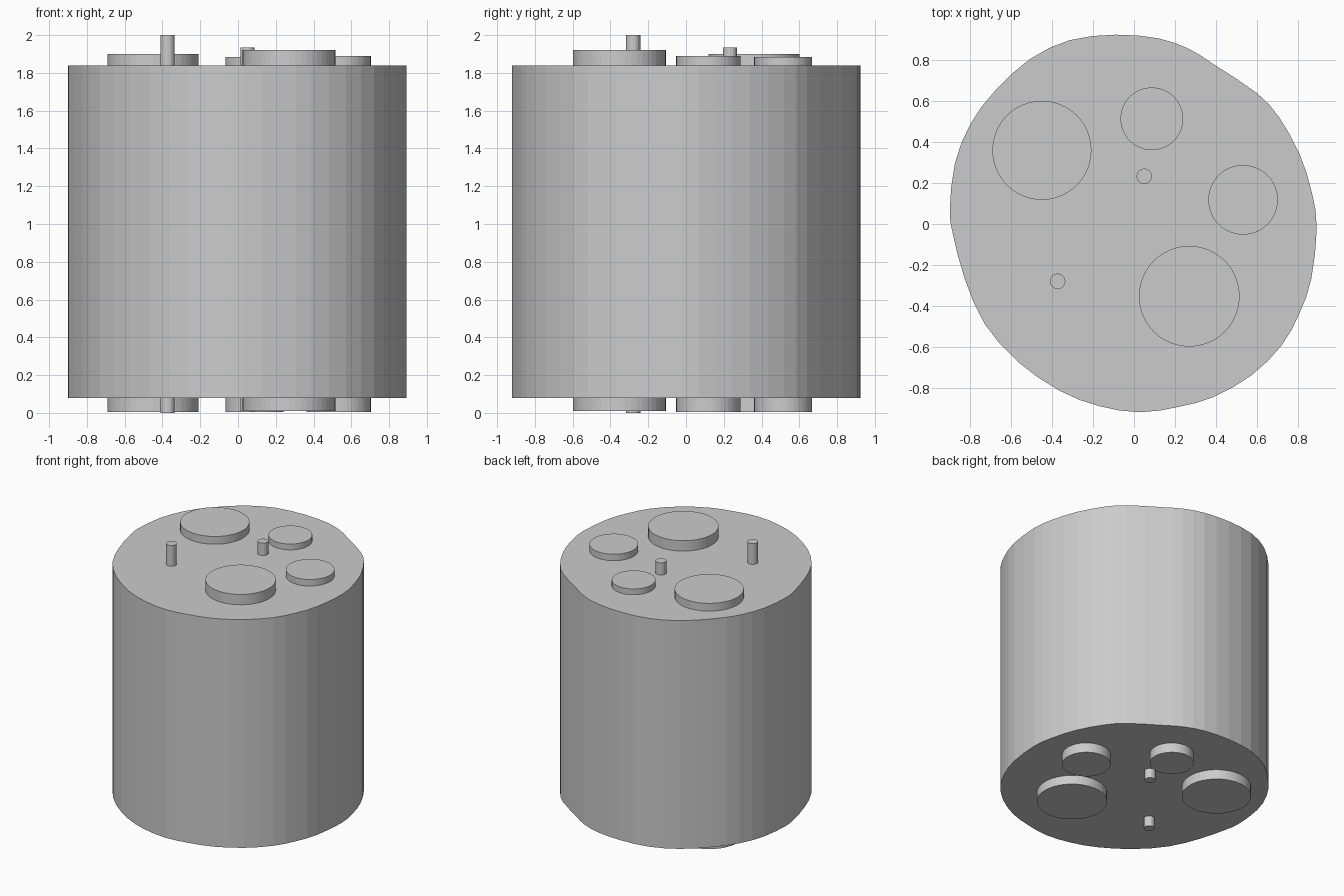
import bpy
import bmesh
from math import cos, sin, pi
from mathutils import Vector

cube = bpy.data.objects.get("Cube")
if cube:
    bpy.data.objects.remove(cube, do_unlink=True)

# One plain grey for the whole model
grey = bpy.data.materials.new("plain_grey")
grey.use_nodes = True
grey.diffuse_color = (0.6, 0.6, 0.6, 1)
grey.node_tree.nodes["Principled BSDF"].inputs["Base Color"].default_value = grey.diffuse_color


def prism(name, outline, bottom, top):
    """Extrude a flat outline from the bottom height to the top height."""
    bm = bmesh.new()
    base = bm.faces.new([bm.verts.new((p[0], p[1], bottom)) for p in outline])
    extruded = bmesh.ops.extrude_face_region(bm, geom=[base], use_keep_orig=True)
    raised = [g for g in extruded["geom"] if isinstance(g, bmesh.types.BMVert)]
    bmesh.ops.translate(bm, verts=raised, vec=(0, 0, top - bottom))
    bmesh.ops.recalc_face_normals(bm, faces=bm.faces)
    mesh = bpy.data.meshes.new(name)
    bm.to_mesh(mesh)
    bm.free()
    mesh.materials.append(grey)
    obj = bpy.data.objects.new(name, mesh)
    bpy.context.collection.objects.link(obj)
    return obj


def circle(x, y, radius, sides):
    steps = [2 * pi * i / sides for i in range(sides)]
    return [(x + radius * cos(a), y + radius * sin(a)) for a in steps]


def rounded(points):
    """Add a smooth midpoint between each pair of neighbours."""
    pts = [Vector(p) for p in points]
    count = len(pts)
    result = []
    for i, p in enumerate(pts):
        q = pts[(i + 1) % count]
        outer = pts[i - 1] + pts[(i + 2) % count]
        result += [p, (9 * (p + q) - outer) / 16]
    return result


# Slightly uneven drum body
drum = [(-.09, .925), (.12, .907), (.27, .855), (.39, .78), (.6, .64), (.71, .52),
        (.81, .34), (.87, .15), (.893, -.02), (.866, -.27), (.807, -.44), (.72, -.595),
        (.573, -.74), (.39, -.845), (.22, -.893), (.03, -.92), (-.17, -.89),
        (-.363, -.815), (-.568, -.673), (-.73, -.488), (-.827, -.268), (-.885, -.05),
        (-.9, .07), (-.876, .293), (-.8, .488), (-.68, .65), (-.51, .805), (-.315, .898)]
prism("drum_body", rounded(drum), .08, 1.84)

# Discs and pins running through the drum: x, y, radius, bottom, top
rods = {
    "large_back_disc": (-.45, .36, .242, .005, 1.9),
    "large_front_disc": (.27, -.353, .246, .01, 1.92),
    "small_back_disc": (.087, .514, .153, .005, 1.885),
    "small_side_disc": (.533, .118, .17, .005, 1.89),
    "short_pin": (.05, .233, .038, .005, 1.935),
    "tall_pin": (-.373, -.28, .038, 0, 2),
}
for name, (x, y, radius, bottom, top) in rods.items():
    sides = 16 if "pin" in name else 48
    prism(name, circle(x, y, radius, sides), bottom, top)
